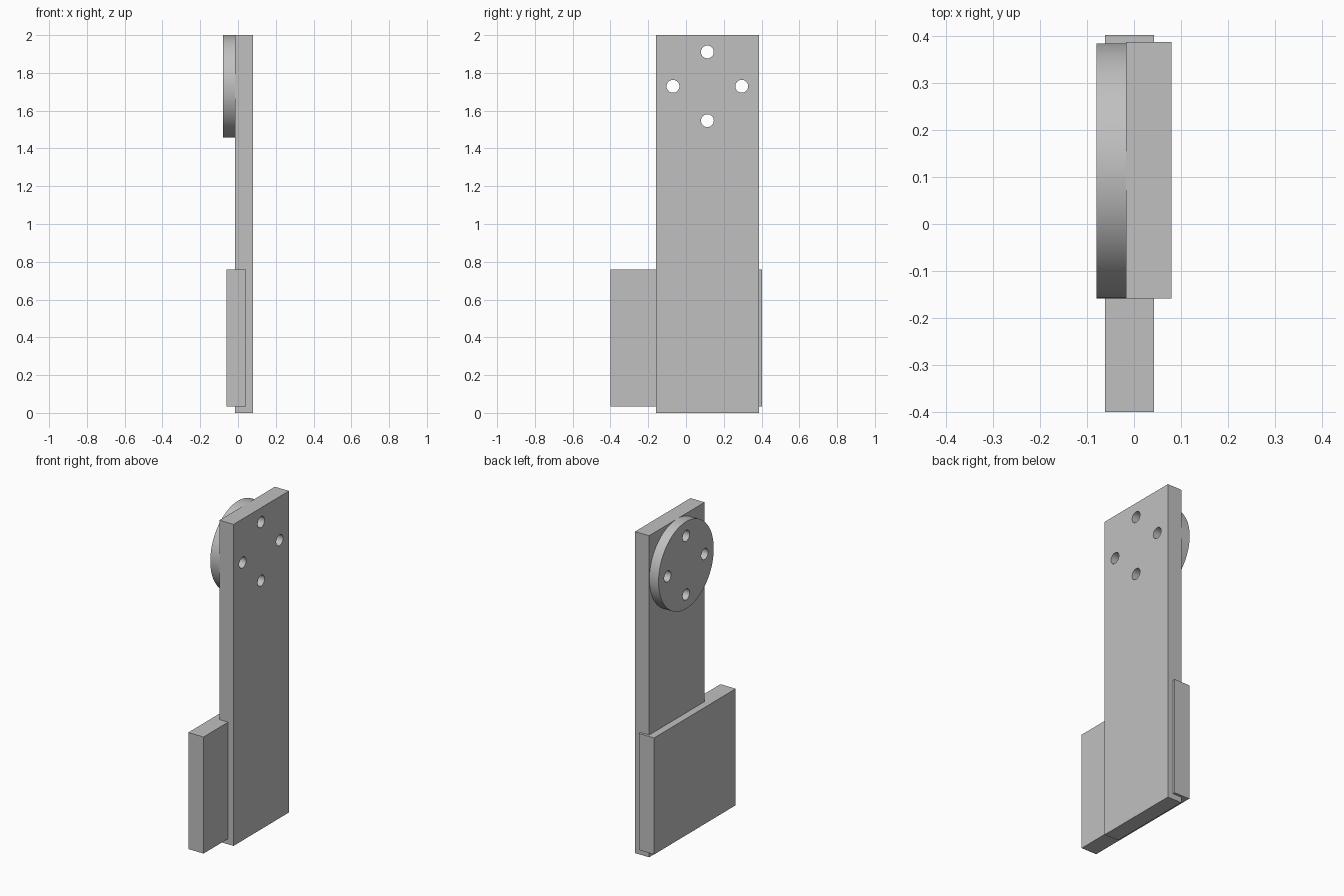
import bpy, bmesh, math
from mathutils import Matrix, Vector

cube = bpy.data.objects.get("Cube")
if cube:
    bpy.data.objects.remove(cube, do_unlink=True)

grey = bpy.data.materials.new("plain grey")
grey.use_nodes = True
colour = (0.53, 0.53, 0.53, 1)
grey.diffuse_color = colour
grey.node_tree.nodes["Principled BSDF"].inputs["Base Color"].default_value = colour


def finish(name, bm):
    mesh = bpy.data.meshes.new(name)
    bm.to_mesh(mesh)
    bm.free()
    mesh.materials.append(grey)
    obj = bpy.data.objects.new(name, mesh)
    bpy.context.collection.objects.link(obj)
    return obj


def box(name, low, high):
    low, high = Vector(low), Vector(high)
    bm = bmesh.new()
    bmesh.ops.create_cube(bm, size=1, matrix=Matrix.Translation((low + high) / 2)
                          @ Matrix.Diagonal((high - low).to_4d()))
    return finish(name, bm)


def add_cylinder(bm, x0, x1, y, z, radius, sides):
    turn = Matrix.Rotation(math.pi / 2, 4, "Y")
    place = Matrix.Translation(((x0 + x1) / 2, y, z))
    bmesh.ops.create_cone(bm, cap_ends=True, segments=sides, radius1=radius,
                          radius2=radius, depth=x1 - x0, matrix=place @ turn)


# Plate, disc and block
face_x, hub_y, hub_z = -0.017, 0.113, 1.729
plate = box("upright_plate", (face_x, -0.158, 0), (0.08, 0.387, 2))
block = box("base_block", (-0.062, -0.4, 0.035), (0.043, 0.402, 0.76))
bm = bmesh.new()
add_cylinder(bm, -0.08, face_x, hub_y, hub_z, 0.271, 96)
disc = finish("mounting_disc", bm)

# Four bolt holes through the plate and disc
bm = bmesh.new()
for i in range(4):
    a = i * math.pi / 2
    add_cylinder(bm, -0.2, 0.2, hub_y + 0.182 * math.cos(a),
                 hub_z + 0.182 * math.sin(a), 0.034, 32)
cutter = finish("hole_cutter", bm)
cutter.hide_render = True

for obj in (plate, disc):
    mod = obj.modifiers.new("bolt holes", "BOOLEAN")
    mod.operation, mod.solver, mod.object = "DIFFERENCE", "EXACT", cutter
    bpy.ops.object.select_all(action="DESELECT")
    obj.select_set(True)
    bpy.context.view_layer.objects.active = obj
    bpy.ops.object.modifier_apply(modifier=mod.name)
    bpy.ops.object.shade_smooth_by_angle(angle=math.radians(30))
bpy.data.objects.remove(cutter, do_unlink=True)
